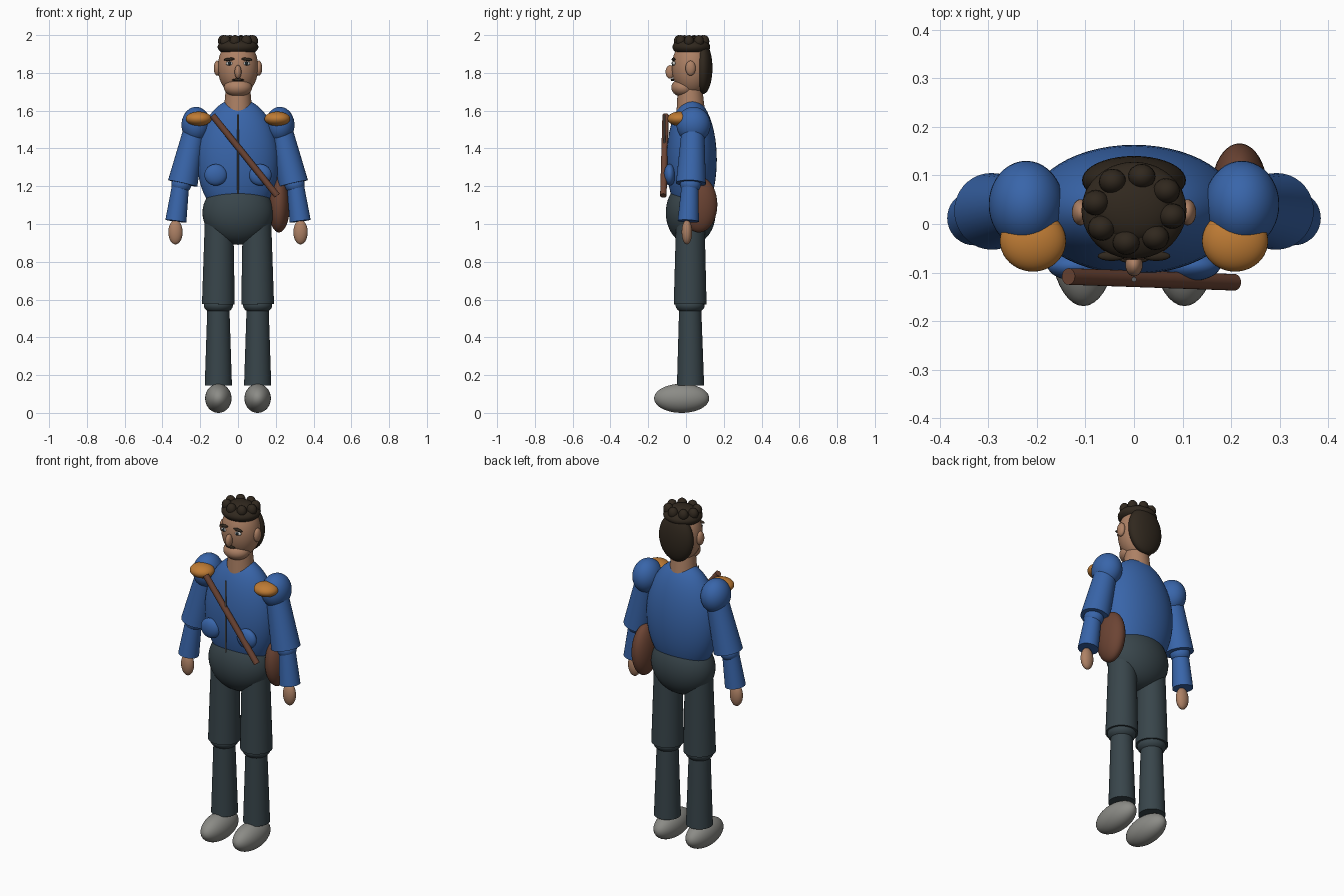
import bpy
import math
from mathutils import Vector

cube = bpy.data.objects.get("Cube")
if cube:
    bpy.data.objects.remove(cube, do_unlink=True)


def material(name, r, g, b):
    m = bpy.data.materials.new(name)
    m.use_nodes = True
    m.diffuse_color = (r, g, b, 1)
    bsdf = next(n for n in m.node_tree.nodes if n.type == 'BSDF_PRINCIPLED')
    bsdf.inputs["Base Color"].default_value = (r, g, b, 1)
    bsdf.inputs["Roughness"].default_value = 0.8
    return m


BLUE = material("jacket blue", 0.04, 0.13, 0.40)
SLATE = material("trouser slate", 0.04, 0.06, 0.07)
SKIN = material("skin", 0.42, 0.22, 0.13)
HAIR = material("dark hair", 0.03, 0.021, 0.013)
LEATHER = material("brown leather", 0.15, 0.058, 0.034)
ORANGE = material("epaulet orange", 0.52, 0.20, 0.035)
GREY = material("shoe grey", 0.26, 0.26, 0.24)
WHITE = material("eye white", 0.6, 0.6, 0.58)
PUPIL = material("pupil dark", 0.012, 0.02, 0.025)
METAL = material("zip metal", 0.12, 0.12, 0.12)


def finish(name, mat):
    ob = bpy.context.object
    ob.name = ob.data.name = name
    ob.data.materials.append(mat)
    bpy.ops.object.shade_smooth_by_angle(angle=math.radians(40))
    return ob


def ellipsoid(name, mat, centre, radii, segments=40, rot=(0, 0, 0)):
    bpy.ops.mesh.primitive_uv_sphere_add(segments=segments, ring_count=segments // 2,
                                         location=centre, rotation=rot)
    bpy.context.object.scale = radii
    return finish(name, mat)


def limb(name, mat, start, end, r_start, r_end):
    """Tapered round piece with flat ends, running from start to end."""
    a, b = Vector(start), Vector(end)
    bpy.ops.mesh.primitive_cone_add(vertices=36, radius1=r_start, radius2=r_end,
                                    depth=(b - a).length, location=(a + b) / 2)
    ob = bpy.context.object
    ob.rotation_euler = (b - a).to_track_quat('Z', 'Y').to_euler()
    return finish(name, mat)


# Body
ellipsoid("torso", BLUE, (0, 0.03, 1.34), (0.217, 0.133, 0.325), 56)
ellipsoid("pelvis", SLATE, (0, 0.025, 1.06), (0.188, 0.132, 0.17), 48)
limb("neck", SKIN, (0, 0.025, 1.6), (0, 0.02, 1.75), 0.075, 0.062)

# Head and face
ellipsoid("head", SKIN, (0, 0.03, 1.83), (0.107, 0.105, 0.15), 48)
ellipsoid("jaw", SKIN, (0, -0.012, 1.722), (0.074, 0.066, 0.05))
ellipsoid("nose", SKIN, (0, -0.084, 1.805), (0.018, 0.024, 0.036), 24)
ellipsoid("moustache", HAIR, (0, -0.071, 1.763), (0.032, 0.01, 0.007), 20)

# Hair: cap, back, and a ring of curls
ellipsoid("hair_cap", HAIR, (0, 0.028, 1.937), (0.108, 0.1, 0.048))
ellipsoid("hair_back", HAIR, (0, 0.09, 1.825), (0.107, 0.05, 0.137))
ellipsoid("hair_crown", HAIR, (0, 0.03, 1.965), (0.075, 0.065, 0.03))
for i in range(8):
    t = math.tau * i / 8 - 0.2
    ellipsoid(f"curl_{i + 1}", HAIR,
              (0.08 * math.cos(t), 0.03 + 0.069 * math.sin(t), 1.968),
              (0.028, 0.026, 0.032), 20)

for side, s in (("left", 1), ("right", -1)):
    # Ear, eye and brow
    ellipsoid(f"{side}_ear", SKIN, (s * 0.11, 0.024, 1.825), (0.018, 0.027, 0.04), 24)
    ellipsoid(f"{side}_eye", WHITE, (s * 0.045, -0.063, 1.85), (0.02, 0.01, 0.011), 20)
    ellipsoid(f"{side}_pupil", PUPIL, (s * 0.045, -0.07, 1.85), (0.009, 0.006, 0.01), 16)
    ellipsoid(f"{side}_brow", HAIR, (s * 0.046, -0.066, 1.872), (0.029, 0.01, 0.008), 20,
              (0, s * 0.1, 0))

    # Arm
    ellipsoid(f"{side}_shoulder", BLUE, (s * 0.222, 0.04, 1.525), (0.077, 0.09, 0.095))
    ellipsoid(f"{side}_epaulet", ORANGE, (s * 0.208, -0.035, 1.557), (0.068, 0.063, 0.038))
    limb(f"{side}_upper_arm", BLUE, (s * 0.228, 0.037, 1.5), (s * 0.293, 0.026, 1.215),
         0.06, 0.079)
    ellipsoid(f"{side}_elbow", BLUE, (s * 0.3, 0.024, 1.21), (0.053, 0.055, 0.05))
    limb(f"{side}_forearm", BLUE, (s * 0.302, 0.022, 1.22), (s * 0.329, 0.012, 1.015),
         0.044, 0.056)
    ellipsoid(f"{side}_hand", SKIN, (s * 0.331, 0.005, 0.957), (0.038, 0.028, 0.065), 28)

    # Leg
    limb(f"{side}_thigh", SLATE, (s * 0.1, 0.023, 1.04), (s * 0.104, 0.022, 0.575),
         0.075, 0.087)
    ellipsoid(f"{side}_knee", SLATE, (s * 0.104, 0.022, 0.57), (0.077, 0.077, 0.047))
    limb(f"{side}_shin", SLATE, (s * 0.104, 0.022, 0.57), (s * 0.104, 0.024, 0.145),
         0.058, 0.072)
    ellipsoid(f"{side}_shoe", GREY, (s * 0.104, -0.023, 0.077), (0.07, 0.146, 0.077))

    # Jacket pocket
    ellipsoid(f"{side}_pocket", BLUE, (s * 0.118, -0.086, 1.26), (0.06, 0.031, 0.057), 32)

# Zip, strap and bag
limb("zip", METAL, (0, -0.114, 1.58), (0, -0.114, 1.16), 0.005, 0.005)
limb("strap", LEATHER, (-0.135, -0.108, 1.575), (0.207, -0.12, 1.15), 0.017, 0.017)
ellipsoid("bag", LEATHER, (0.217, 0.068, 1.103), (0.058, 0.098, 0.148))
